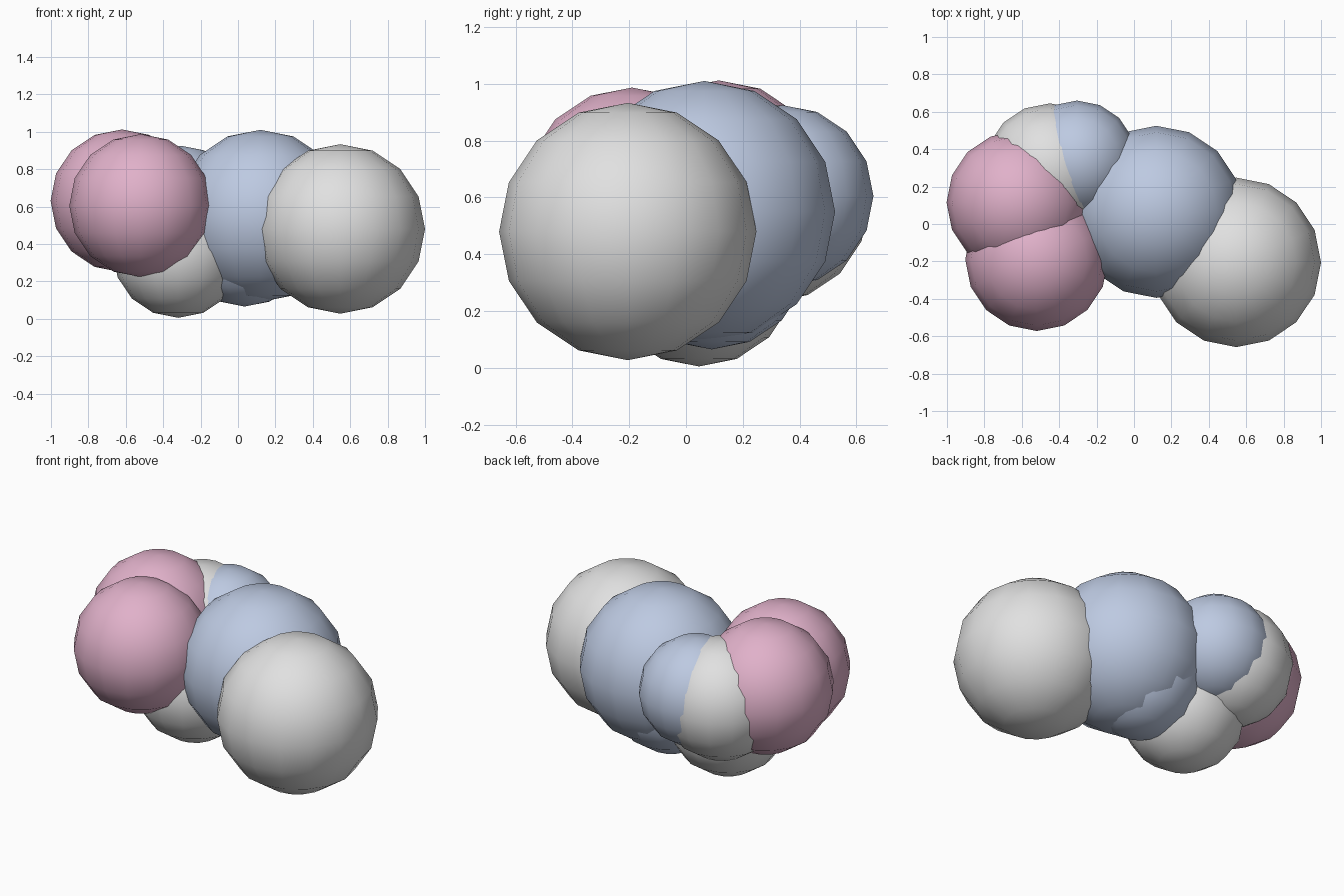
import bpy

cube = bpy.data.objects.get("Cube")
if cube:
    bpy.data.objects.remove(cube, do_unlink=True)


def make_material(name, rgb):
    mat = bpy.data.materials.new(name)
    mat.use_nodes = True
    color = (*rgb, 1.0)
    mat.diffuse_color = color
    mat.node_tree.nodes["Principled BSDF"].inputs["Base Color"].default_value = color
    return mat


grey = make_material("light_grey", (0.75, 0.75, 0.75))
blue = make_material("pale_blue", (0.51, 0.59, 0.76))
pink = make_material("soft_pink", (0.75, 0.44, 0.59))


def ball(name, center, radius, mat):
    bpy.ops.mesh.primitive_uv_sphere_add(segments=16, ring_count=8,
                                         radius=radius, location=center)
    obj = bpy.context.object
    obj.name = name
    obj.data.name = name
    obj.data.materials.append(mat)
    bpy.ops.object.shade_smooth()
    return obj


# Overlapping balls of the cluster: name, centre, radius, colour
balls = [
    ("large_left_ball", (0.547, -0.205, 0.48), 0.453, grey),
    ("large_middle_ball", (0.12, 0.065, 0.55), 0.46, blue),
    ("inner_lower_ball", (0.035, 0.09, 0.415), 0.35, blue),
    ("bottom_ball", (-0.32, 0.045, 0.355), 0.35, grey),
    ("back_ball", (-0.45, 0.295, 0.58), 0.35, grey),
    ("back_side_ball", (-0.305, 0.34, 0.605), 0.32, blue),
    ("front_right_ball", (-0.52, -0.19, 0.605), 0.382, pink),
    ("rear_right_ball", (-0.62, 0.115, 0.63), 0.382, pink),
]
for spec in balls:
    ball(*spec)
